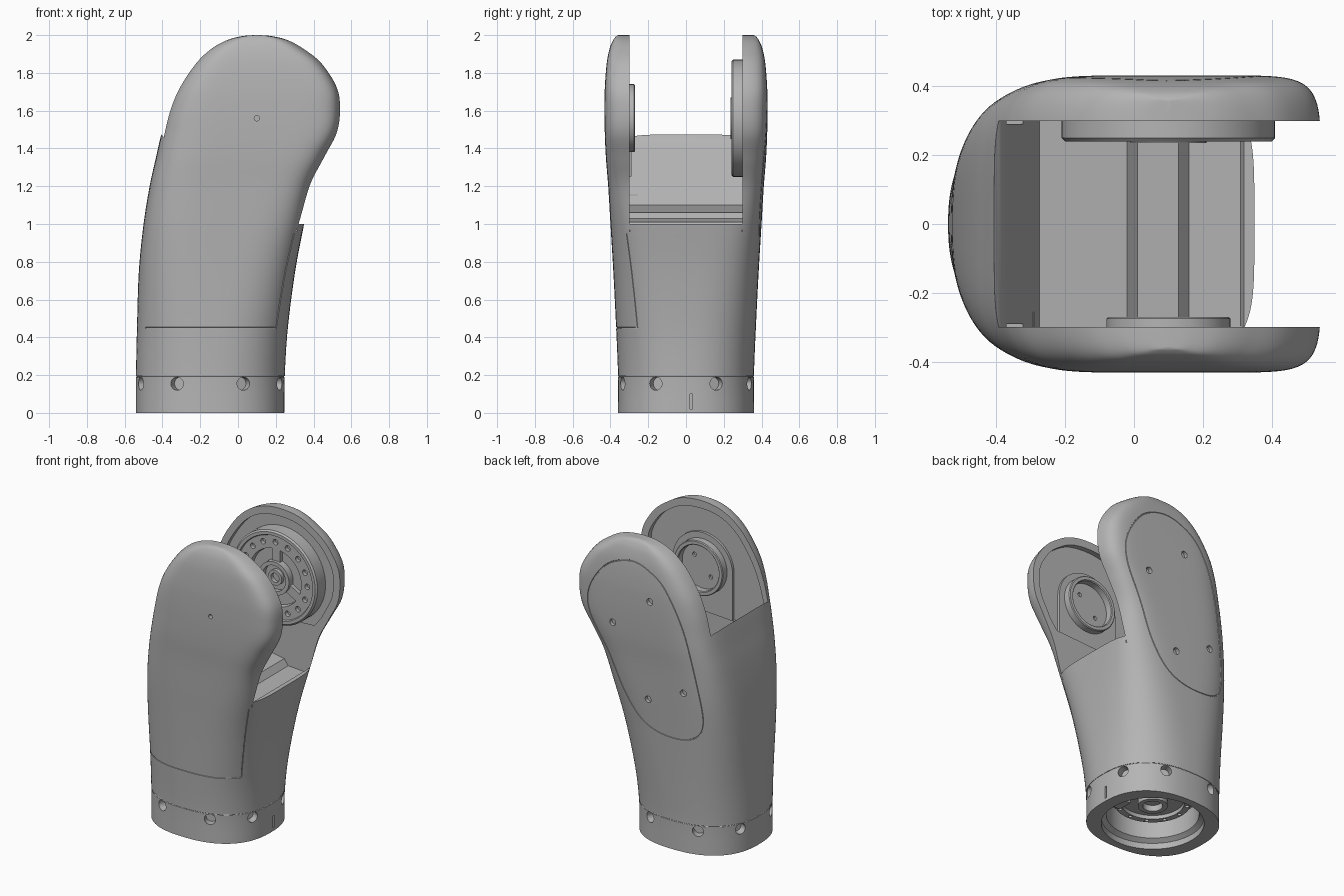
import bpy, bmesh
from math import sin, cos, pi, radians
from mathutils import Vector

cube = bpy.data.objects.get("Cube")
if cube:
    bpy.data.objects.remove(cube, do_unlink=True)

grey = bpy.data.materials.new("metal_grey")
grey.use_nodes = True
grey.diffuse_color = (0.46, 0.46, 0.46, 1)
grey.node_tree.nodes["Principled BSDF"].inputs["Base Color"].default_value = (0.46, 0.46, 0.46, 1)
JX, JZ = 0.10, 1.56      # joint axis
BX = -0.147              # base centre


def finish(name, bm):
    bmesh.ops.recalc_face_normals(bm, faces=bm.faces)
    me = bpy.data.meshes.new(name)
    bm.to_mesh(me)
    bm.free()
    me.materials.append(grey)
    ob = bpy.data.objects.new(name, me)
    bpy.context.collection.objects.link(ob)
    return ob


def skin(name, rings, closed=False):
    """Bridge equal rings of points; cap the ends unless closed."""
    bm = bmesh.new()
    vs = [[bm.verts.new(p) for p in r] for r in rings]
    n = len(vs[0])
    pairs = list(zip(vs, vs[1:])) + ([(vs[-1], vs[0])] if closed else [])
    for a, b in pairs:
        for i in range(n):
            j = (i + 1) % n
            bm.faces.new((a[i], a[j], b[j], b[i]))
    if not closed:
        bm.faces.new(vs[0])
        bm.faces.new(vs[-1])
    return finish(name, bm)


def prism(name, pts, y0, y1):
    return skin(name, [[(x, y, z) for x, z in pts] for y in (y0, y1)])


def lathe(name, prof, axis, closed=False, n=64):
    """Turn (radius, height) pairs about the joint (Y) or base (Z) axis."""
    rings = []
    for r, t in prof:
        ang = [2 * pi * i / n for i in range(n)]
        if axis == "Y":
            rings.append([(JX + r * cos(a), t, JZ + r * sin(a)) for a in ang])
        else:
            rings.append([(BX + r * cos(a), r * sin(a), t) for a in ang])
    return skin(name, rings, closed)


def cylinders(name, places, r, depth):
    bm = bmesh.new()
    for p, d in places:
        m = Vector(d).to_track_quat("Z", "Y").to_matrix().to_4x4()
        m.translation = p
        bmesh.ops.create_cone(bm, cap_ends=True, segments=20, radius1=r, radius2=r,
                              depth=depth, matrix=m)
    return finish(name, bm)


def tube(name, pts, ref, cyclic):
    """Thin six-sided rod along a path, for cutting seams."""
    pts, rings = [Vector(p) for p in pts], []
    for i, p in enumerate(pts):
        after = pts[(i + 1) % len(pts)] if cyclic or i + 1 < len(pts) else p
        before = pts[i - 1] if cyclic or i else p
        t = (after - before).normalized()
        u = t.cross(Vector(ref)).normalized()
        v = u.cross(t)
        rings.append([p + .004 * (u * cos(k * pi / 3) + v * sin(k * pi / 3)) for k in range(6)])
    return skin(name, rings, cyclic)


def volume(me):
    bm = bmesh.new()
    bm.from_mesh(me)
    v = bm.calc_volume()
    bm.free()
    return v


def cut(ob, *cutters):
    """Subtract each cutter, taking the first solver that gives a sound solid."""
    for c in cutters:
        whole = volume(ob.data)
        m = ob.modifiers.new("cut", "BOOLEAN")
        m.operation, m.object = "DIFFERENCE", c
        for solver in ("EXACT", "MANIFOLD", "FLOAT"):
            m.solver = solver
            bpy.context.view_layer.update()
            deps = bpy.context.evaluated_depsgraph_get()
            me = bpy.data.meshes.new_from_object(ob.evaluated_get(deps))
            if .4 * whole < volume(me) < whole:
                ob.data = me
                break
        ob.modifiers.clear()
        bpy.data.objects.remove(c, do_unlink=True)


def smooth(pts, steps, cyclic=False):
    """Catmull-Rom interpolation of tuples."""
    n, out = len(pts), []
    for i in range(n if cyclic else n - 1):
        a, b, c, d = [pts[k % n] if cyclic else pts[max(0, min(n - 1, k))]
                      for k in range(i - 1, i + 3)]
        for s in range(steps):
            t = s / steps
            out.append(tuple(0.5 * (2*q + (r-p)*t + (2*p-5*q+4*r-s2)*t*t + (3*q-p-3*r+s2)*t**3)
                             for p, q, r, s2 in zip(a, b, c, d)))
    return out if cyclic else out + [pts[-1]]


# Shell sections: height, back x, front x, half width, back and front squareness
rows = smooth([
    (0, -.54, .245, .36, 2.4, 2.4), (.2, -.54, .248, .36, 2.4, 2.4),
    (.45, -.535, .264, .37, 2.6, 2.7), (.75, -.525, .303, .385, 3.1, 3.4),
    (1, -.5, .35, .4, 3.8, 4.5), (1.2, -.468, .39, .412, 4.3, 6),
    (1.35, -.435, .46, .424, 4.7, 7), (1.48, -.405, .525, .43, 5, 8),
    (1.6, -.37, .543, .432, 5.5, 8), (1.72, -.317, .527, .43, 6, 8),
    (1.85, -.23, .447, .42, 6, 7), (1.93, -.145, .35, .404, 6, 6),
    (1.975, -.06, .265, .385, 6, 6), (1.995, .02, .18, .368, 6, 6),
    (2, .09, .11, .358, 6, 6)], 7)


def row_at(z):
    for a, b in zip(rows, rows[1:]):
        if a[0] <= z <= b[0] and b[0] > a[0]:
            t = (z - a[0]) / (b[0] - a[0])
            return tuple(p + (q - p) * t for p, q in zip(a, b))
    return rows[-1]


def on_shell(row, t):
    z, xl, xr, h, nl, nr = row
    c, s = cos(t), sin(t)
    e = 2 / (nr if c > 0 else nl)
    x = (xl + xr) / 2 + (xr - xl) / 2 * (1 if c > 0 else -1) * abs(c) ** e
    return (x, h * (1 if s > 0 else -1) * abs(s) ** e, z)


def shell_y(x, z):
    _, xl, xr, h, nl, nr = row_at(z)
    u = (2 * x - xl - xr) / (xr - xl)
    n = nr if u > 0 else nl
    return h * max(0, 1 - abs(u) ** n) ** (1 / n)


N = 96
shell = skin("arm_shell", [[on_shell(r, 2 * pi * (i + .5) / N) for i in range(N)] for r in rows])

# Fork opening with a sloped back wall, stepped floor and thin front lip
slot = prism("slot_cutter", [(-.8, 1.478), (-.41, 1.478), (-.385, 1.45), (-.275, 1.1), (-.02, 1.06),
                             (.01, 1.03), (.13, 1.01), (.16, .97), (.31, .96), (.32, 1), (.8, 1),
                             (.8, 2.3), (-.8, 2.3)], -.3, .3)

# Shallow pockets inside both cheeks, inset from the outline
cheek = [r for r in rows if r[0] > 1.19]
line = [Vector((r[2], r[0])) for r in cheek] + [Vector((r[1], r[0])) for r in reversed(cheek)]
pocket_pts = []
for i, p in enumerate(line):
    t = (line[(i + 1) % len(line)] - line[i - 1]).normalized()
    pocket_pts.append(tuple(p + 0.052 * Vector((-t.y, t.x))))
pockets = [prism(side + "_pocket_cutter", pocket_pts, s * .29, s * .335)
           for side, s in (("front", -1), ("rear", 1))]

# Base bore, radial holes and key slit
bore = lathe("bore_cutter", [(.31, -.1), (.31, .04), (.28, .06), (.28, .2)], "Z")
radial = []
for k in range(8):
    a = pi / 8 + k * pi / 4
    radial.append((on_shell(row_at(.155), a), (cos(a), sin(a), 0)))
base_holes = cylinders("base_hole_cutter", radial, .035, .1)
slit = skin("slit_cutter", [[(x, y, z) for y, z in ((.02, .02), (.035, .02), (.035, .1), (.02, .1))]
                            for x in (.22, .3)])

# Cover screw holes
screws = [((x, shell_y(x, z), z), (0, 1, 0))
          for x, z in ((-.035, 1.64), (.24, 1.43), (0, .97), (-.26, 1.08))]
screw_holes = cylinders("screw_cutter", screws, .022, .05)
pin_hole = cylinders("pin_cutter", [((JX, -.43, JZ), (0, 1, 0))], .014, .05)

# Seams: base ring, front cover and rear cover
ring_row = row_at(.193)
ring_seam = tube("ring_seam", [on_shell(ring_row, 2 * pi * i / N) for i in range(N)], (0, 0, 1), True)
cover = [on_shell(row_at(.45), -2.6 + i * .05) for i in range(40)]
cover += [on_shell(row_at(.45 + .02 * i), -.65) for i in range(1, 26)]
front_seam = tube("front_seam", cover, (0, 1, 0), False)
bean = smooth([(.12, 1.87), (.29, 1.8), (.41, 1.62), (.41, 1.45), (.29, 1.22), (.18, .98), (.05, .82),
               (-.12, .76), (-.31, .78), (-.38, .89), (-.35, 1.15), (-.27, 1.5), (-.15, 1.74),
               (-.02, 1.84)], 6, True)
rear_seam = tube("rear_seam", [(x, shell_y(x, z), z) for x, z in bean], (0, 1, 0), True)
cut(shell, slot, *pockets, bore, base_holes, slit, screw_holes, pin_hole,
    ring_seam, front_seam, rear_seam)

# Drive disc on the rear cheek
disc = lathe("drive_disc", [(.31, .36), (.31, .25), (.3, .24), (.28, .24), (.275, .25), (.19, .25),
                            (.185, .28), (.11, .28), (.11, .235), (.085, .235), (.085, .27),
                            (.05, .27), (.05, .245), (.03, .245), (.03, .27)], "Y")
bolts = [((JX + .235 * cos(k * pi / 8), .25, JZ + .235 * sin(k * pi / 8)), (0, 1, 0))
         for k in range(16)]
cut(disc, cylinders("bolt_cutter", bolts, .018, .05))
parts = [shell, disc]
for k in range(3):
    a = pi / 2 + k * 2 * pi / 3
    u, v = Vector((cos(a), sin(a))), Vector((-sin(a), cos(a))) * .03
    c = Vector((JX, JZ))
    parts.append(prism(f"hub_spoke_{k + 1}", [c + u * .1 - v, c + u * .19 - v,
                                             c + u * .19 + v, c + u * .1 + v], .29, .255))

# Bearing boss and arch plate on the front cheek
parts.append(lathe("bearing_ring", [(.18, -.345), (.18, -.275), (.175, -.27), (.155, -.27),
                                    (.15, -.275), (.15, -.345)], "Y", closed=True))
arch = [(JX + .22 * cos(pi * i / 24), JZ + .22 * sin(pi * i / 24)) for i in range(25)]
plate = prism("arch_plate", arch + [(JX - .22, 1.18), (JX + .22, 1.18)], -.345, -.318)
cut(plate, cylinders("plate_hole_cutter", [((JX + s * .06, -.318, JZ + s * .06), (0, 1, 0))
                                           for s in (-1, 1)], .014, .03))
parts.append(plate)
parts.append(prism("stop_block", [(-.38, 1), (-.29, 1), (-.29, 1.16), (-.38, 1.16)], -.32, -.255))

# Flange inside the base
flange = lathe("base_flange", [(.23, .22), (.23, .14), (.19, .14), (.19, .165), (.09, .165),
                               (.09, .12), (.06, .12), (.06, .16)], "Z")
ring = [((BX + .21 * cos(k * pi / 6), .21 * sin(k * pi / 6), .14), (0, 0, 1)) for k in range(12)]
cut(flange, cylinders("flange_cutter", ring, .012, .04))
parts.append(flange)
parts.append(prism("base_key", [(.07, .04), (.15, .04), (.15, .21), (.07, .21)], -.05, .05))

bpy.ops.object.select_all(action="DESELECT")
for ob in parts:
    ob.select_set(True)
bpy.context.view_layer.objects.active = shell
bpy.ops.object.shade_smooth_by_angle(angle=radians(30))
